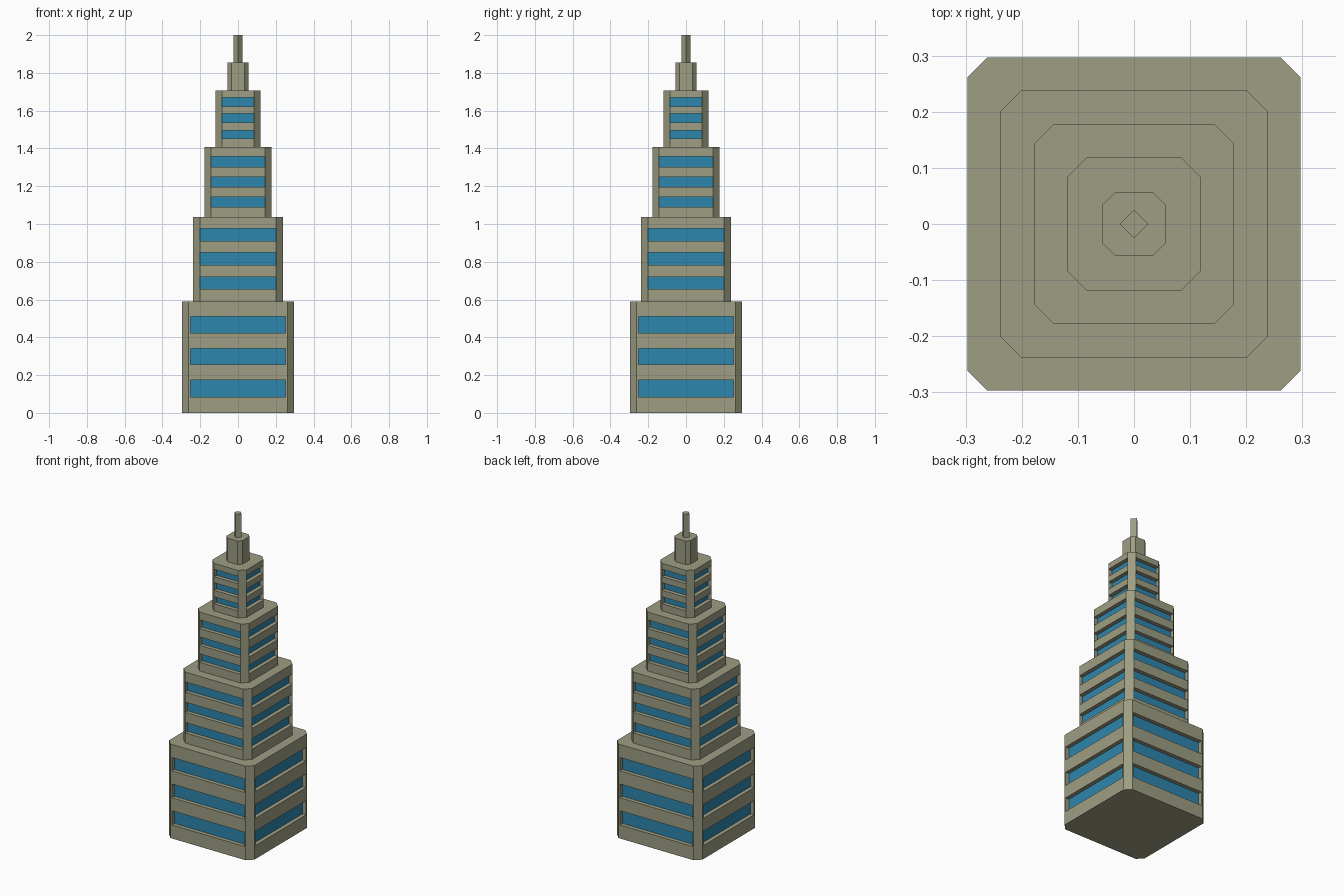
import bpy, bmesh
from mathutils import Matrix
from math import pi

if "Cube" in bpy.data.objects:
    bpy.data.objects.remove(bpy.data.objects["Cube"])

def material(name, color):
    m = bpy.data.materials.new(name)
    m.diffuse_color = (*color, 1)
    m.use_nodes = True
    m.node_tree.nodes["Principled BSDF"].inputs["Base Color"].default_value = m.diffuse_color
    return m

STONE = material("stone", (0.34, 0.34, 0.23))
GLASS = material("window_glass", (0.027, 0.24, 0.42))
DEPTH = 0.025  # window recess

def finish(name, bm):
    bmesh.ops.remove_doubles(bm, verts=bm.verts, dist=1e-5)
    bmesh.ops.recalc_face_normals(bm, faces=bm.faces)
    me = bpy.data.meshes.new(name)
    bm.to_mesh(me)
    bm.free()
    me.materials.append(STONE)
    me.materials.append(GLASS)
    ob = bpy.data.objects.new(name, me)
    bpy.context.collection.objects.link(ob)

def tier(name, half, flat, z0, z1, win=0, rows=()):
    """Chamfered square block with rows of recessed windows on all four sides."""
    bm = bmesh.new()
    levels = [z0] + [z for row in rows for z in row] + [z1]
    for k in range(4):
        rot = Matrix.Rotation(k * pi / 2, 3, 'Z')

        def face(pts, mat=0):
            f = bm.faces.new([bm.verts.new(rot @ Matrix.Identity(3) @ bpy_vec(p)) for p in pts])
            f.material_index = mat

        def strip(a, b, lo, hi, mat=0):
            face([(*a, lo), (*b, lo), (*b, hi), (*a, hi)], mat)

        y, yi = -half, -half + DEPTH
        for i, (lo, hi) in enumerate(zip(levels, levels[1:])):
            strip((flat, y), (half, -flat), lo, hi)          # corner chamfer
            if i % 2 == 0:                                   # solid wall band
                strip((-flat, y), (flat, y), lo, hi)
                continue
            strip((-win, yi), (win, yi), lo, hi, 1)          # window glass
            for s in (-1, 1):                                # recess ends
                strip((s * win, y), (s * win, yi), lo, hi)
                if flat - win > 1e-4:
                    strip((s * win, y), (s * flat, y), lo, hi)
            for z in (lo, hi):                               # sill and lintel
                face([(-win, y, z), (win, y, z), (win, yi, z), (-win, yi, z)])
    # caps
    ring = [(-flat, -half), (flat, -half), (half, -flat), (half, flat),
            (flat, half), (-flat, half), (-half, flat), (-half, -flat)]
    for z in (z0, z1):
        bm.faces.new([bm.verts.new((x, yy, z)) for x, yy in ring])
    finish(name, bm)

def bpy_vec(p):
    from mathutils import Vector
    return Vector(p)

# stepped tower blocks
tier("base_block", 0.297, 0.261, 0, 0.591, 0.252,
     [(0.085, 0.174), (0.256, 0.342), (0.424, 0.509)])
tier("lower_block", 0.238, 0.201, 0.591, 1.037, 0.201,
     [(0.655, 0.72), (0.784, 0.848), (0.911, 0.975)])
tier("middle_block", 0.178, 0.143, 1.037, 1.407, 0.143,
     [(1.091, 1.144), (1.197, 1.25), (1.303, 1.357)])
tier("upper_block", 0.119, 0.084, 1.407, 1.706, 0.084,
     [(1.452, 1.496), (1.537, 1.584), (1.622, 1.669)])
tier("crown_block", 0.056, 0.034, 1.706, 1.854)

# four-sided spire, corners on the axes
bm = bmesh.new()
bmesh.ops.create_cone(bm, cap_ends=True, segments=4, radius1=0.025, radius2=0.025,
                      depth=0.146, matrix=Matrix.Translation((0, 0, 1.927)))
finish("spire", bm)
